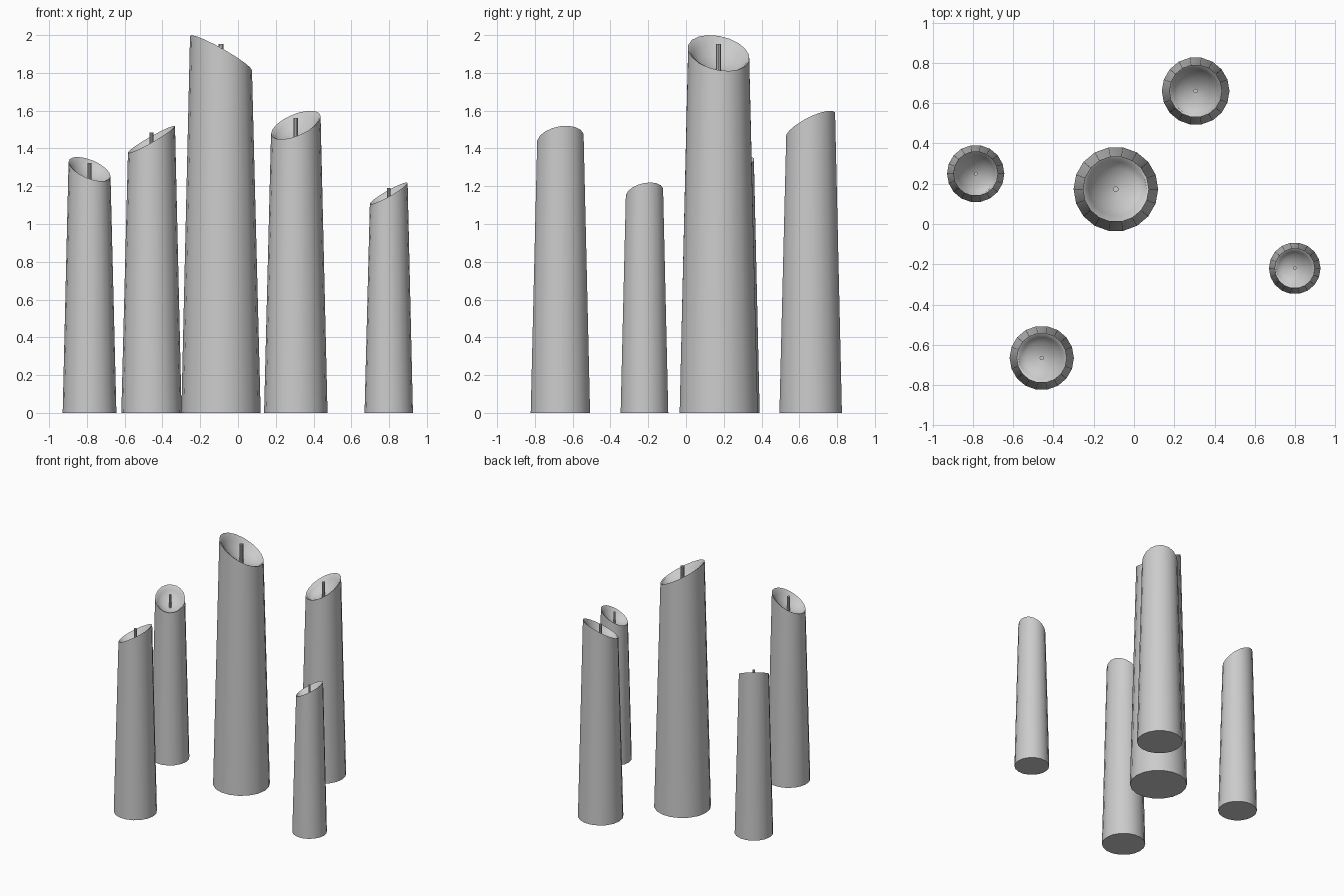
import bpy, bmesh
from math import cos, sin, pi, radians

if "Cube" in bpy.data.objects:
    bpy.data.objects.remove(bpy.data.objects["Cube"])

SIDES = 18
MID, AMP, RIM = 1.905, 0.095, 0.164   # rim mid height, slant, rim radius

# name, x, y, total height, uphill direction of the slanted top (degrees)
CANDLES = [
    ("candle_center", -0.09, 0.173, 2.00, 197),
    ("candle_left", -0.786, 0.25, 1.355, 126),
    ("candle_front", -0.458, -0.665, 1.52, 14),
    ("candle_back", 0.306, 0.66, 1.60, 53),
    ("candle_right", 0.798, -0.22, 1.22, 18),
]

# rings: radius, height, slant (fraction of AMP), from base edge to dish bottom
RINGS = [
    (0.210, 0.0, 0.0),
    (RIM, MID, 1.0),
    (0.152, MID - 0.006, 0.95),
    (0.135, MID - 0.035, 0.80),
    (0.105, MID - 0.065, 0.56),
    (0.060, MID - 0.088, 0.28),
    (0.013, MID - 0.100, 0.05),
]


def finish(name, bm, x, y, scale):
    bmesh.ops.recalc_face_normals(bm, faces=bm.faces)
    mesh = bpy.data.meshes.new(name)
    bm.to_mesh(mesh)
    bm.free()
    ob = bpy.data.objects.new(name, mesh)
    bpy.context.collection.objects.link(ob)
    ob.location = (x, y, 0)
    ob.scale = (scale,) * 3
    bpy.ops.object.select_all(action='DESELECT')
    ob.select_set(True)
    bpy.context.view_layer.objects.active = ob
    bpy.ops.object.shade_smooth_by_angle(angle=radians(35))


def loft(rings, sides, uphill=0.0):
    bm = bmesh.new()
    loops = []
    for r, z, k in rings:
        angles = [2 * pi * i / sides for i in range(sides)]
        loops.append([bm.verts.new((r * cos(a), r * sin(a),
                                    z + k * AMP * cos(a - uphill))) for a in angles])
    for lo, hi in zip(loops, loops[1:]):
        for i in range(sides):
            j = (i + 1) % sides
            bm.faces.new((lo[i], lo[j], hi[j], hi[i]))
    bm.faces.new(loops[0][::-1])
    bm.faces.new(loops[-1])
    return bm


for name, x, y, height, deg in CANDLES:
    s = height / 2
    # tapered wax body with slanted, hollowed top
    finish(name, loft(RINGS, SIDES, radians(deg)), x, y, s)
    # wick standing in the dish
    wick = loft([(0.014, MID - 0.11, 0), (0.014, MID + 0.048, 0)], 10)
    finish(name.replace("candle", "wick"), wick, x, y, s)
